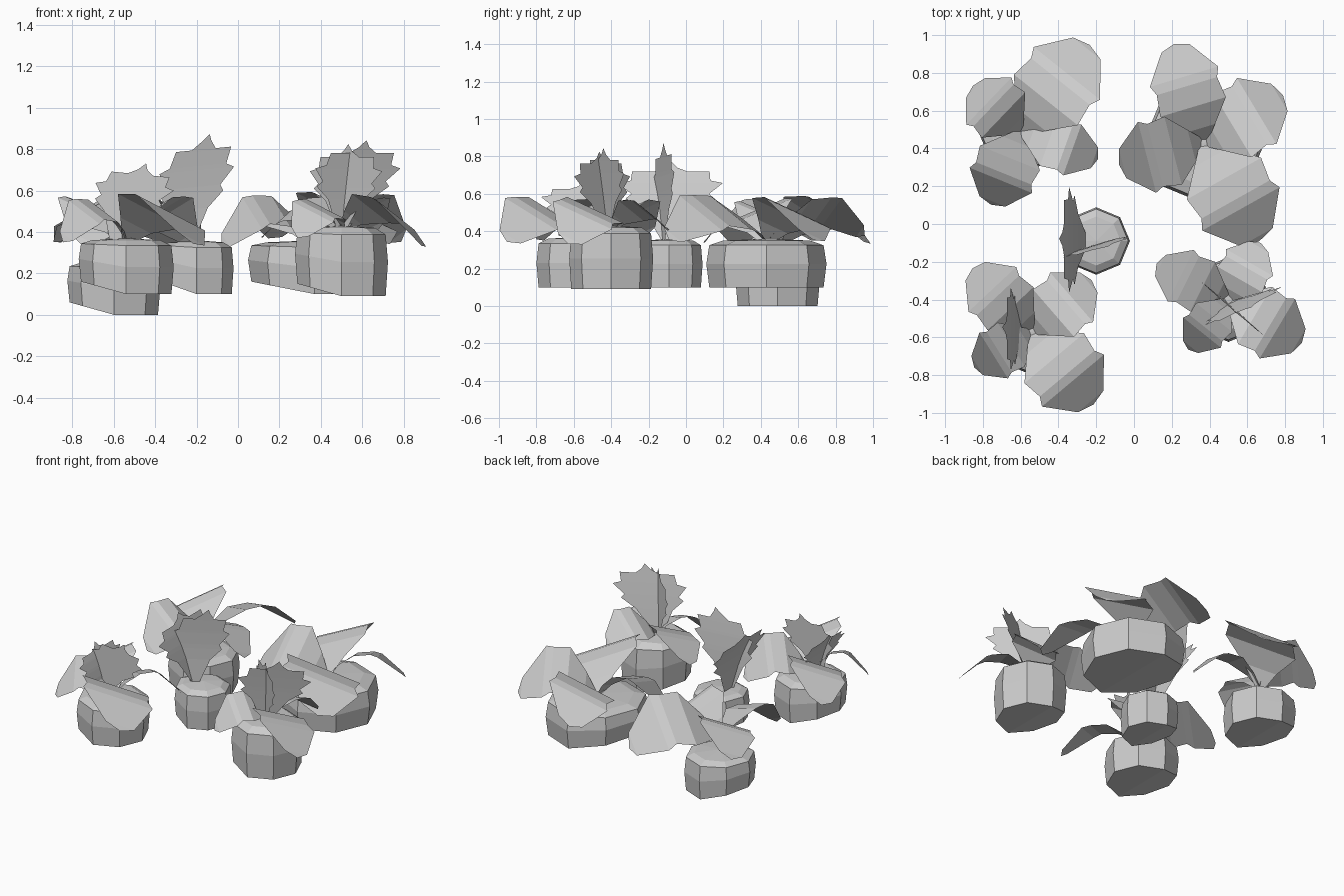
import bpy, math
from mathutils import Vector


def mesh_object(name, verts, faces):
    me = bpy.data.meshes.new(name)
    me.from_pydata([tuple(v) for v in verts], [], faces)
    me.update()
    ob = bpy.data.objects.new(name, me)
    bpy.context.collection.objects.link(ob)
    return ob


# Eight-sided squat bulb; the lower left half is cut off at a slope
def bulb(name, x, y, z, r, h):
    rings = [(0.97, 0.0, 0.06), (1.02, 0.5, 0.04), (0.97, 0.90, 0.01), (0.74, 1.0, 0.0)]
    verts, faces = [], []
    for k, zz, lift in rings:
        for i in range(8):
            a = i * math.pi / 4
            c, s = math.cos(a), math.sin(a)
            verts.append((x + r * k * c, y + r * k * s, z + h * zz + lift * max(0, -c)))
    for j in range(3):
        for i in range(8):
            n = (i + 1) % 8
            faces.append((j * 8 + i, j * 8 + n, j * 8 + 8 + n, j * 8 + 8 + i))
    verts += [(x, y, z), (x, y, z + h + 0.01)]
    for i in range(8):
        n = (i + 1) % 8
        faces += [(n, i, 32), (24 + i, 24 + n, 33)]
    mesh_object(name, verts, faces)


# Half outlines of toothed leaves: position along the rib, half width
BROAD = [(0.0, 0.12), (0.15, 0.46), (0.38, 0.98), (0.60, 0.90), (0.70, 1.02), (1.0, 0.42)]
SPIKY = [(0.0, 0.10), (0.35, 0.50), (0.50, 0.85), (0.56, 0.74), (0.72, 1.0),
         (0.76, 0.76), (0.92, 0.74), (0.88, 0.42), (1.0, 0.12)]
ROLL = 0.40   # drooping leaves hang lower on their left edge


# Leaf bent along a curved rib; side overrides the width direction
def leaf(name, root, tip, width, arch, side=None):
    p, t = Vector(root), Vector(tip)
    m = (p + t) / 2 + Vector(arch)
    if side:
        s, outline = Vector(side).normalized(), SPIKY
    else:
        s, outline = (t - p).cross(Vector((0, 0, 1))).normalized(), BROAD
        s.z = ROLL
    verts, faces = [], []
    for u, w in outline:
        c = p * (1 - u) ** 2 + m * 2 * u * (1 - u) + t * u * u
        verts += [c - s * w * width / 2, c, c + s * w * width / 2]
    for j in range(len(outline) - 1):
        a = j * 3
        faces += [(a, a + 1, a + 4, a + 3), (a + 1, a + 2, a + 5, a + 4)]
    last = len(verts) - 3
    verts.append(t + (t - m).normalized() * 0.035)
    faces += [(last, last + 1, len(verts) - 1), (last + 1, last + 2, len(verts) - 1)]
    mesh_object(name, verts, faces)


# Plants: bulb (x, y, z, radius, height), drooping leaves (tip, width)
PLANTS = {
    "back_left": ((-0.60, 0.49, 0.0, 0.22, 0.25),
                  [((-0.25, 0.93, 0.37), 0.44), ((-0.84, 0.72, 0.38), 0.34),
                   ((-0.75, 0.12, 0.37), 0.35), ((-0.21, 0.35, 0.38), 0.28)]),
    "front_left": ((-0.54, -0.57, 0.10, 0.225, 0.26),
                   [((-0.84, -0.25, 0.38), 0.34), ((-0.24, -0.31, 0.38), 0.34),
                    ((-0.23, -0.94, 0.37), 0.42), ((-0.83, -0.75, 0.38), 0.28)]),
    "front_right": ((0.50, -0.40, 0.09, 0.22, 0.33),
                    [((0.14, -0.22, 0.40), 0.30), ((0.66, -0.12, 0.43), 0.28),
                     ((0.87, -0.62, 0.36), 0.36), ((0.30, -0.65, 0.40), 0.25)]),
    "back_right": ((0.37, 0.43, 0.10, 0.315, 0.25),
                   [((0.22, 0.93, 0.40), 0.37), ((-0.06, 0.32, 0.36), 0.38),
                    ((0.77, 0.67, 0.38), 0.40), ((0.65, -0.07, 0.38), 0.46)]),
    "middle": ((-0.20, -0.09, 0.10, 0.175, 0.25), []),
}
for name, (b, leaves) in PLANTS.items():
    bulb(name + "_bulb", *b)
    for i, (tip, w) in enumerate(leaves):
        root = Vector((b[0], b[1], max(b[2] + b[4] - 0.01, 0.33)))
        rise = 0.525 - (root.z + tip[2]) / 2
        leaf(f"{name}_leaf_{i + 1}", root, tip, w, (0, 0, 1.85 * rise))

# Upright leaves: root, tip, width, bend, width direction
UPRIGHT = [
    ((-0.24, -0.12, 0.33), (-0.15, -0.12, 0.84), 0.38, (-0.06, 0, 0), (1, 0.32, 0.1)),
    ((-0.25, -0.09, 0.33), (-0.38, -0.08, 0.74), 0.56, (0, 0, 0.08), (0, 1, 0)),
    ((-0.60, -0.59, 0.35), (-0.46, -0.59, 0.70), 0.38, (0, 0, 0.04), (1, 0, -0.1)),
    ((-0.58, -0.57, 0.35), (-0.68, -0.55, 0.64), 0.44, (0, 0, 0.06), (0, 1, 0)),
    ((0.50, -0.42, 0.40), (0.61, -0.44, 0.81), 0.46, (0, 0, 0.03), (0.9, 0.45, 0)),
    ((0.50, -0.42, 0.40), (0.53, -0.46, 0.79), 0.46, (0, 0, 0.03), (0.7, -0.6, 0)),
]
for i, args in enumerate(UPRIGHT):
    leaf(f"upright_leaf_{i + 1}", *args)
